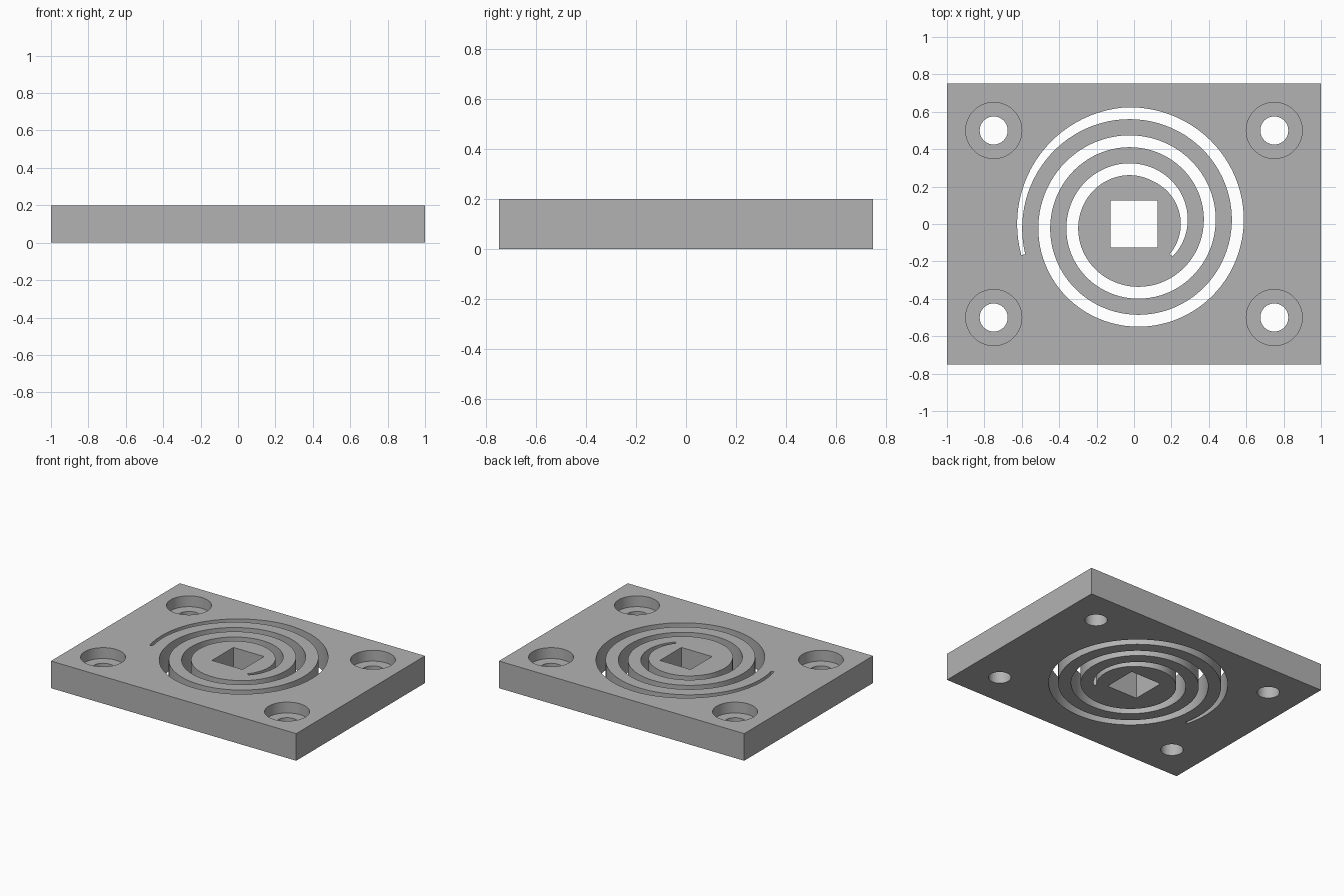
import bpy, bmesh
from math import cos, sin, radians

if "Cube" in bpy.data.objects:
    bpy.data.objects.remove(bpy.data.objects["Cube"], do_unlink=True)

THICK = 0.2
BORE_FLOOR = 0.12

grey = bpy.data.materials.new("plain grey")
grey.use_nodes = True
grey.diffuse_color = (0.45, 0.45, 0.45, 1)
grey.node_tree.nodes["Principled BSDF"].inputs["Base Color"].default_value = grey.diffuse_color


def make_object(name, bm):
    bmesh.ops.recalc_face_normals(bm, faces=bm.faces)
    mesh = bpy.data.meshes.new(name)
    bm.to_mesh(mesh)
    bm.free()
    mesh.materials.append(grey)
    obj = bpy.data.objects.new(name, mesh)
    bpy.context.collection.objects.link(obj)
    return obj


def box(name, sx, sy, z0, z1):
    bm = bmesh.new()
    bmesh.ops.create_cube(bm, size=1)
    bmesh.ops.scale(bm, vec=(sx, sy, z1 - z0), verts=bm.verts)
    bmesh.ops.translate(bm, vec=(0, 0, (z0 + z1) / 2), verts=bm.verts)
    return make_object(name, bm)


def corner_cylinders(name, radius, z0, z1):
    """Four upright cylinders, one near each corner of the plate."""
    bm = bmesh.new()
    for x in (-0.75, 0.75):
        for y in (-0.5, 0.5):
            made = bmesh.ops.create_cone(bm, cap_ends=True, segments=64, radius1=radius,
                                         radius2=radius, depth=z1 - z0)
            bmesh.ops.translate(bm, vec=(x, y, (z0 + z1) / 2), verts=made["verts"])
    return make_object(name, bm)


def spiral_slot(name, start, end, z0, z1):
    """Spiral band kept between the central disc and the outer ring."""
    bm = bmesh.new()
    rings = []
    steps = 240
    for i in range(steps + 1):
        deg = start + (end - start) * i / steps
        a = radians(deg)
        growth = 0.15 * deg / 360
        inner = max(0.25, 0.2225 + growth)
        outer = min(0.625, 0.286 + growth)
        rings.append([bm.verts.new((r * cos(a), r * sin(a), z))
                      for r, z in ((inner, z0), (outer, z0), (outer, z1), (inner, z1))])
    for p, q in zip(rings, rings[1:]):
        for k in range(4):
            n = (k + 1) % 4
            bm.faces.new((p[k], p[n], q[n], q[k]))
    bm.faces.new(rings[0])
    bm.faces.new(rings[-1][::-1])
    return make_object(name, bm)


# Rectangular base plate
plate = box("plate", 2, 1.5, 0, THICK)

# Square window, bolt holes with counterbores, spiral slot
cutters = [
    box("square_window_cutter", 0.25, 0.25, -0.1, 0.3),
    corner_cylinders("bolt_hole_cutter", 0.075, -0.1, 0.3),
    corner_cylinders("counterbore_cutter", 0.15, BORE_FLOOR, 0.3),
    spiral_slot("spiral_slot_cutter", -40, 915.5, -0.1, 0.3),
]

bpy.ops.object.select_all(action="DESELECT")
bpy.context.view_layer.objects.active = plate
plate.select_set(True)
for cutter in cutters:
    cutter.hide_render = True
    mod = plate.modifiers.new(cutter.name, "BOOLEAN")
    mod.operation = "DIFFERENCE"
    mod.solver = "EXACT"
    mod.object = cutter
    bpy.ops.object.modifier_apply(modifier=mod.name)
    bpy.data.objects.remove(cutter, do_unlink=True)

# Smooth round walls, crisp edges
bpy.ops.object.shade_smooth_by_angle(angle=radians(30))
